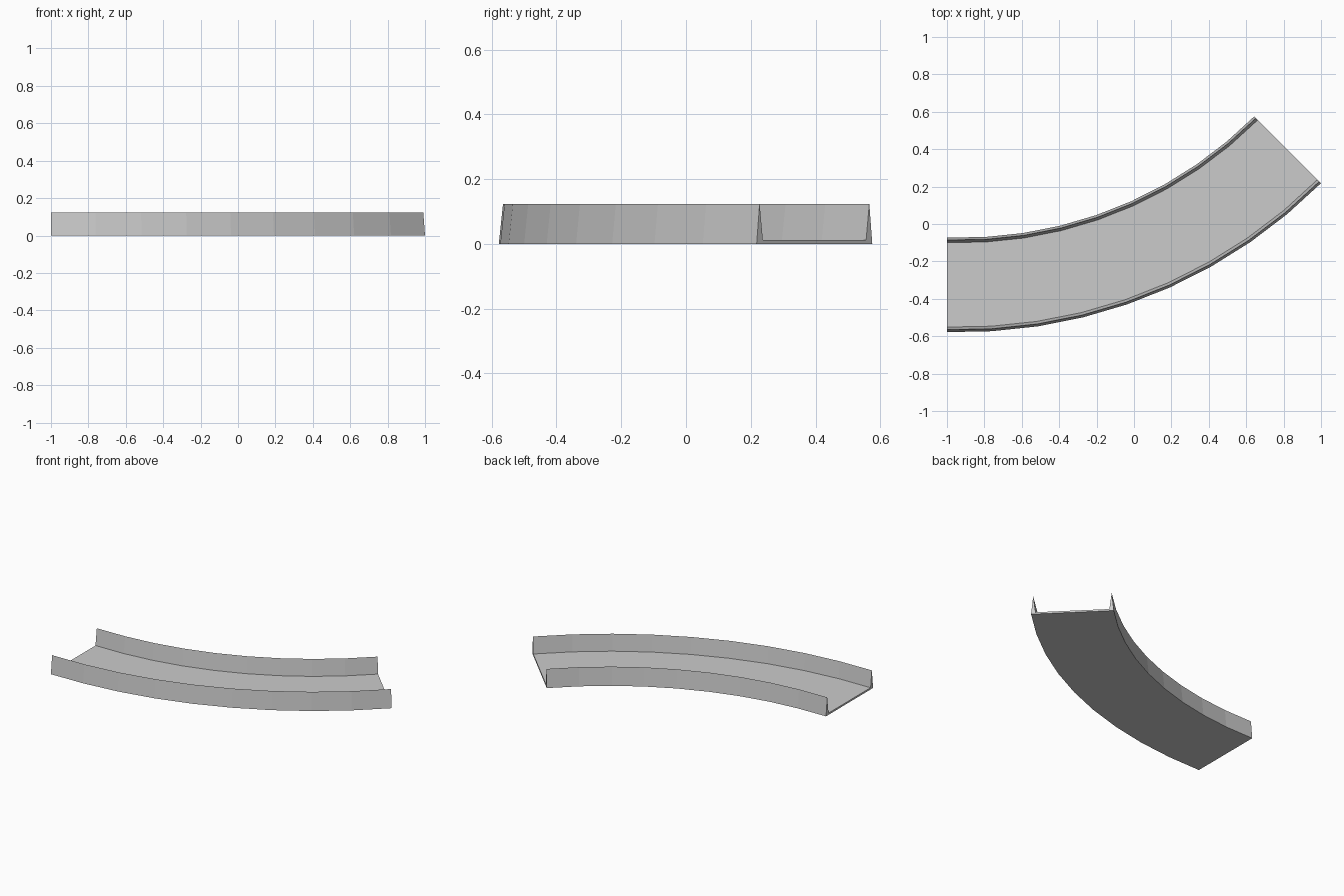
import bpy, bmesh
from math import sin, cos, radians

if "Cube" in bpy.data.objects:
    bpy.data.objects.remove(bpy.data.objects["Cube"])

# Path: short straight lead-in, then a 45 degree bend, in 9 equal steps
LEAD, RADIUS, STEPS = 0.078, 2.4655, 9
HALF, Y0 = 0.2525, -0.3255
LENGTH = LEAD + RADIUS * radians(45)

# Channel cross-section (offset across path, height): floor with two tapered rails
profile = [(-HALF, 0), (HALF, 0), (HALF - 0.013, 0.124), (HALF - 0.027, 0.012),
           (-HALF + 0.027, 0.012), (-HALF + 0.013, 0.124)]


def place(s, offset, z):
    """Point at distance s along the path, shifted sideways (+ is inside of bend)."""
    if s <= LEAD:
        return (-1 + s, Y0 + offset, z)
    a = (s - LEAD) / RADIUS
    r = RADIUS - offset
    return (-1 + LEAD + r * sin(a), Y0 + RADIUS - r * cos(a), z)


# Sweep the cross-section along the path
bm = bmesh.new()
rings = [[bm.verts.new(place(LENGTH * i / STEPS, d, z)) for d, z in profile]
         for i in range(STEPS + 1)]
n = len(profile)
for a, b in zip(rings, rings[1:]):
    for k in range(n):
        j = (k + 1) % n
        bm.faces.new((a[k], a[j], b[j], b[k]))

# End caps
bm.faces.new(rings[0])
bm.faces.new(rings[-1])
bmesh.ops.recalc_face_normals(bm, faces=bm.faces)

mesh = bpy.data.meshes.new("curved_track")
bm.to_mesh(mesh)
bm.free()
track = bpy.data.objects.new("curved_track", mesh)
bpy.context.collection.objects.link(track)
